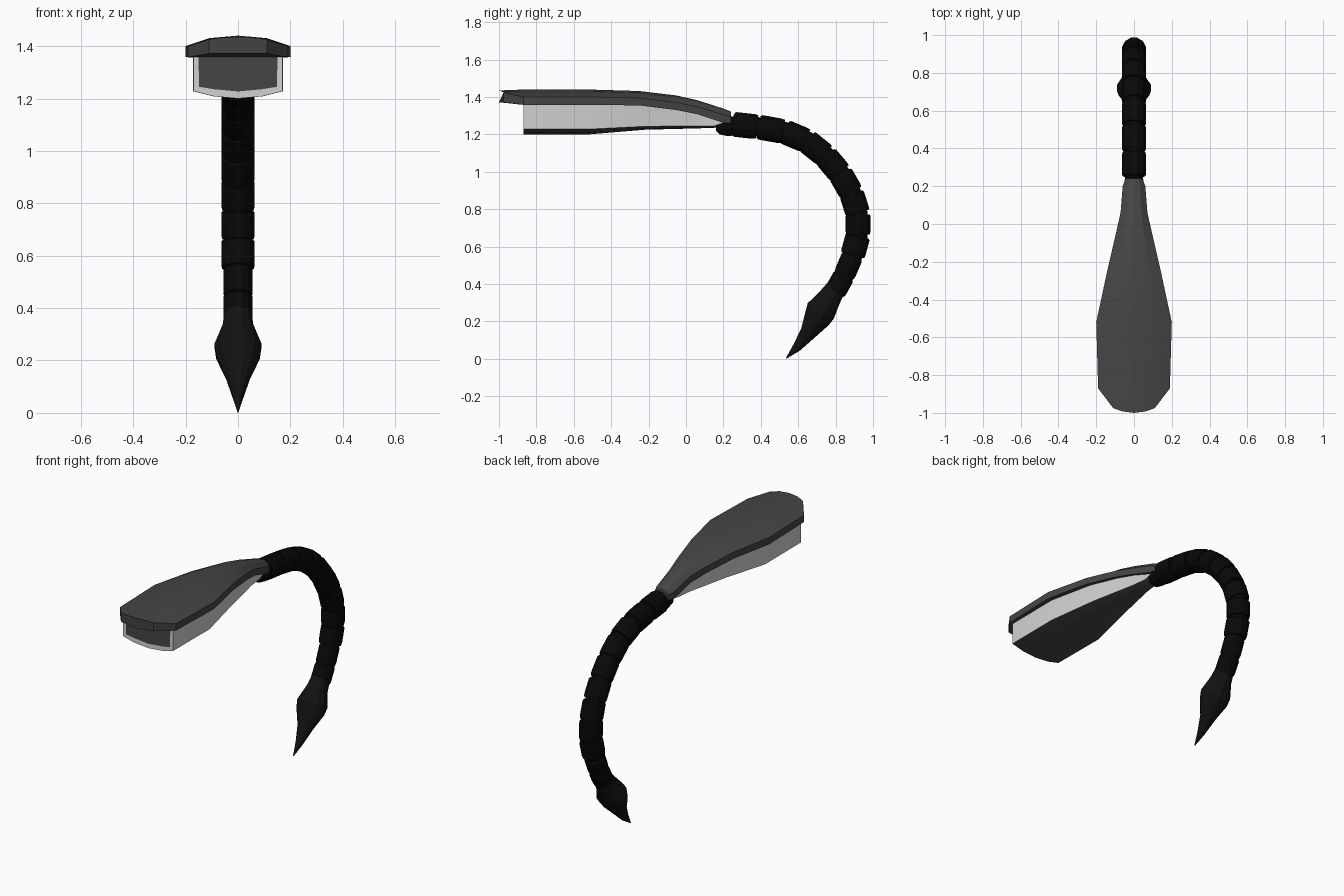
import bpy, bmesh
from math import cos, sin, pi, radians
from mathutils import Vector

cube = bpy.data.objects.get("Cube")
if cube:
    bpy.data.objects.remove(cube)


def material(name, value):
    m = bpy.data.materials.new(name)
    m.use_nodes = True
    colour = (value, value, value, 1)
    m.diffuse_color = colour
    m.node_tree.nodes["Principled BSDF"].inputs["Base Color"].default_value = colour
    return m


grey = material("dark grey", 0.06)
light = material("light grey", 0.64)
black = material("black", 0.0025)
soft_black = material("soft black", 0.006)


def loft(name, rings, mats, paint=None):
    """Skin closed rings of equal length and cap both ends."""
    bm = bmesh.new()
    loops = [[bm.verts.new(p) for p in ring] for ring in rings]
    n = len(loops[0])
    for a, b in zip(loops, loops[1:]):
        for i in range(n):
            j = (i + 1) % n
            bm.faces.new((a[i], a[j], b[j], b[i]))
    ends = [bm.faces.new(loops[0]), bm.faces.new(loops[-1])]
    bmesh.ops.recalc_face_normals(bm, faces=bm.faces[:])
    if paint:
        paint(bm, ends)
    mesh = bpy.data.meshes.new(name)
    bm.to_mesh(mesh)
    bm.free()
    for m in mats:
        mesh.materials.append(m)
    obj = bpy.data.objects.new(name, mesh)
    bpy.context.collection.objects.link(obj)
    bpy.ops.object.select_all(action='DESELECT')
    obj.select_set(True)
    bpy.context.view_layer.objects.active = obj
    bpy.ops.object.shade_smooth_by_angle(angle=radians(20))
    return obj


# Head cover: y, half width, rim bottom, rim top, crown, nose bulge
cover = [(-0.975, 0.11, 1.372, 1.425, 1.435, 0.025),
         (-0.87, 0.19, 1.358, 1.40, 1.44, 0),
         (-0.52, 0.20, 1.358, 1.40, 1.44, 0),
         (-0.25, 0.142, 1.355, 1.395, 1.432, 0),
         (-0.05, 0.096, 1.33, 1.37, 1.408, 0),
         (0.06, 0.071, 1.308, 1.348, 1.383, 0),
         (0.20, 0.06, 1.262, 1.305, 1.338, 0),
         (0.24, 0.045, 1.262, 1.295, 1.322, 0)]
rings = []
for y, w, low, rim, top, nose in cover:
    shoulder = rim + (top - rim) * 0.76
    rings.append([(-w, y, low), (-w, y, rim), (-w * 0.55, y - nose * 0.7, shoulder),
                  (0, y - nose, top), (w * 0.55, y - nose * 0.7, shoulder),
                  (w, y, rim), (w, y, low), (0, y - nose, low)])
loft("head_cover", rings, [grey])

# Head body: y, half width, top, side bottom, keel
body = [(-0.87, 0.17, 1.385, 1.228, 1.20),
        (-0.52, 0.172, 1.385, 1.228, 1.20),
        (-0.22, 0.112, 1.375, 1.243, 1.225),
        (0.05, 0.055, 1.33, 1.245, 1.232),
        (0.15, 0.043, 1.30, 1.245, 1.235),
        (0.20, 0.04, 1.285, 1.262, 1.25)]
rings = []
for y, w, top, side, keel in body:
    mid = keel + (side - keel) * 0.3
    rings.append([(-w, y, top), (-w, y, side), (-w * 0.55, y, mid), (0, y, keel),
                  (w * 0.55, y, mid), (w, y, side), (w, y, top)])


def paint_body(bm, ends):
    for f in bm.faces:
        f.material_index = 1 if f.normal.z < -0.5 else 0
    bmesh.ops.inset_region(bm, faces=[ends[0]], thickness=0.027)
    ends[0].material_index = 1


loft("head_body", rings, [light, grey], paint_body)


def ring(c, t, rx, rn, n):
    """Oval ring across the direction t in the y-z plane."""
    t = t.normalized()
    across = Vector((0, -t.z, t.y))
    return [c + Vector((rx * cos(a), 0, 0)) + across * rn * sin(a)
            for a in (2 * pi * (i + 0.5) / n for i in range(n))]


# Neck joint between head and tail
start = Vector((0, 0.16, 1.24))
along = Vector((0, 1, 0.05))
loft("neck_joint", [ring(start + along * d, along, r, r, 10)
                    for d, r in ((0, 0.02), (0.02, 0.042), (0.06, 0.052), (0.12, 0.05))],
     [black])

# Tail: core tube with overlapping plated segments
path = [Vector((0, y, z)) for y, z in
        ((0.25, 1.255), (0.385, 1.24), (0.525, 1.215), (0.645, 1.165),
         (0.745, 1.085), (0.825, 0.99), (0.885, 0.885), (0.92, 0.775),
         (0.92, 0.66), (0.89, 0.55), (0.845, 0.445), (0.795, 0.355))]
core = []
for i, p in enumerate(path):
    t = path[min(i + 1, len(path) - 1)] - path[max(i - 1, 0)]
    core.append(ring(p, t, 0.054, 0.054, 12))
loft("tail_core", core, [black])
for i, (a, b) in enumerate(zip(path, path[1:])):
    t = b - a
    r = 0.066 if i < 9 else 0.058
    loft("tail_segment_%d" % (i + 1),
         [ring(a + t * f, t, r * s, r * s * 1.04, 12)
          for f, s in ((0.02, 0.9), (0.1, 1), (0.82, 1), (0.96, 0.95))], [black])

# Tail spike: y, z, half width, half depth
spike = [(0.80, 0.375, 0.054, 0.056), (0.77, 0.33, 0.06, 0.064),
         (0.72, 0.255, 0.092, 0.084), (0.70, 0.215, 0.086, 0.074),
         (0.65, 0.135, 0.047, 0.044), (0.59, 0.058, 0.02, 0.024),
         (0.535, 0.002, 0.002, 0.002)]
centres = [Vector((0, s[0], s[1])) for s in spike]
rings = []
for i, s in enumerate(spike):
    t = centres[min(i + 1, len(spike) - 1)] - centres[max(i - 1, 0)]
    rings.append(ring(centres[i], t, s[2], s[3], 12))
loft("tail_spike", rings, [soft_black])
